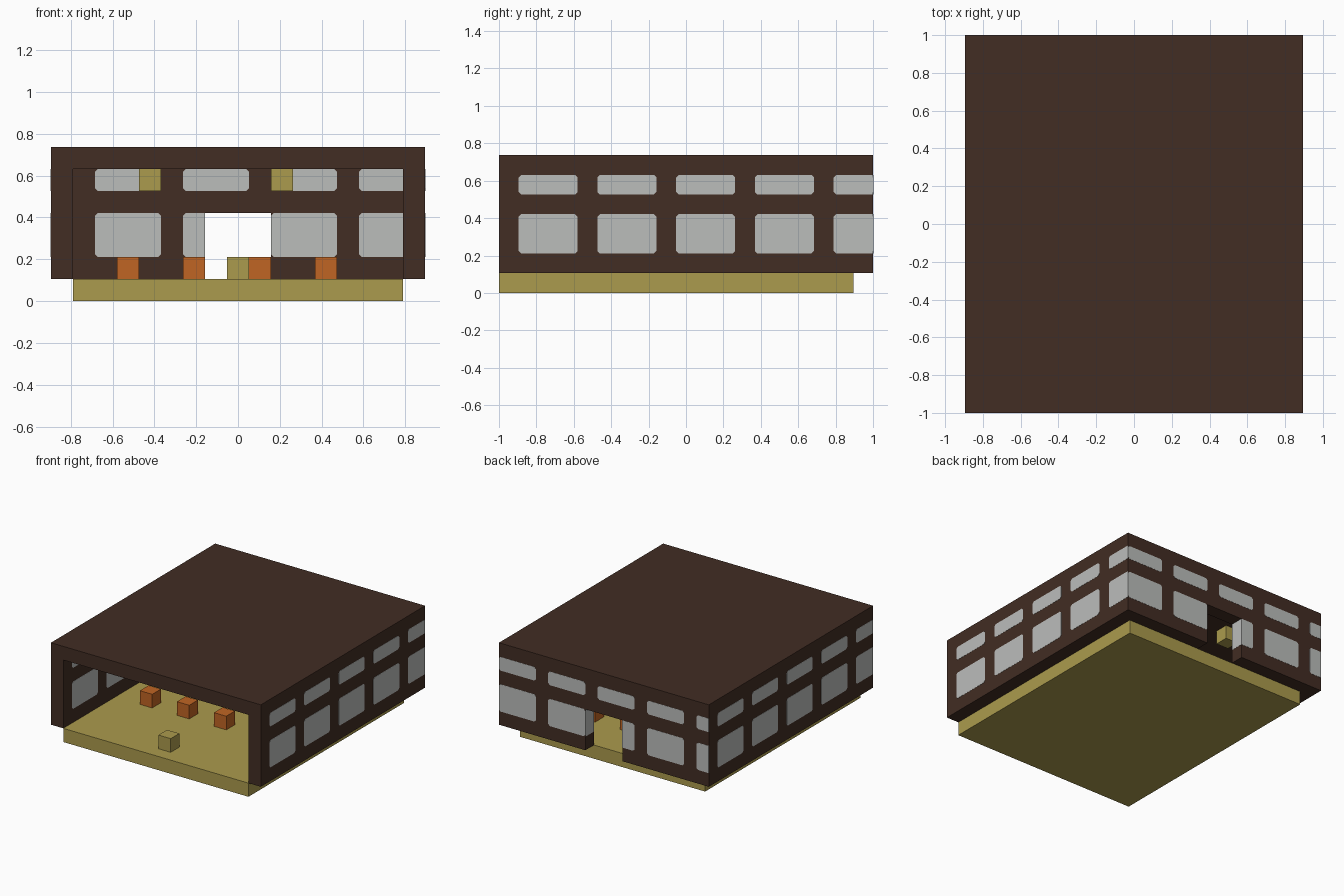
import bpy
import bmesh
from mathutils import Vector

U = 2 / 19          # one block of the building grid
THICK = 0.012       # pane thickness, in blocks
CUT = 0.13          # pane corner cut, in blocks

cube = bpy.data.objects.get("Cube")
if cube:
    bpy.data.objects.remove(cube, do_unlink=True)


def material(name, rgb):
    mat = bpy.data.materials.new(name)
    mat.use_nodes = True
    color = (*rgb, 1)
    mat.diffuse_color = color
    bsdf = mat.node_tree.nodes["Principled BSDF"]
    bsdf.inputs["Base Color"].default_value = color
    bsdf.inputs["Roughness"].default_value = 0.9
    return mat


BROWN = material("dark brown", (0.054, 0.026, 0.017))
GREY = material("pale grey", (0.497, 0.509, 0.497))
GOLD = material("dull gold", (0.407, 0.328, 0.074))
ORANGE = material("orange", (0.527, 0.13, 0.017))


def add_object(name, bm, mat):
    bmesh.ops.recalc_face_normals(bm, faces=bm.faces)
    mesh = bpy.data.meshes.new(name)
    bm.to_mesh(mesh)
    bm.free()
    mesh.materials.append(mat)
    obj = bpy.data.objects.new(name, mesh)
    bpy.context.collection.objects.link(obj)
    return obj


def box(name, low, high, mat):
    low, high = Vector(low) * U, Vector(high) * U
    bm = bmesh.new()
    bmesh.ops.create_cube(bm, size=1)
    bmesh.ops.scale(bm, vec=high - low, verts=bm.verts)
    bmesh.ops.translate(bm, vec=(low + high) / 2, verts=bm.verts)
    return add_object(name, bm, mat)


def pane(bm, place, out, a, b, z0, z1, cut_a, cut_b):
    """Thin plate from a to b along a wall, with cut corners at its free ends."""
    ca, cb = CUT * cut_a, CUT * cut_b
    outline = [(a + ca, z0), (b - cb, z0)]
    if cut_b:
        outline += [(b, z0 + cb), (b, z1 - cb)]
    outline += [(b - cb, z1)]
    outline += [(a + ca, z1)]
    if cut_a:
        outline += [(a, z1 - ca), (a, z0 + ca)]
    face = bm.faces.new([bm.verts.new(place(u, z) * U) for u, z in outline])
    grown = bmesh.ops.extrude_face_region(bm, geom=[face])["geom"]
    moved = [g for g in grown if isinstance(g, bmesh.types.BMVert)]
    bmesh.ops.translate(bm, vec=Vector(out) * THICK * U, verts=moved)


def window_row(bm, place, out, first, start, end, z0, z1):
    """Windows three blocks wide, every four blocks, clipped to the wall."""
    for k in range(6):
        a = first + 4 * k
        b = a + 3
        if b > start and a < end:
            pane(bm, place, out, max(a, start), min(b, end), z0, z1,
                 a >= start, b <= end)


# Floor slab, roof and walls
box("floor_slab", (-7.5, -9.5, 0), (7.5, 8.5, 1), GOLD)
box("roof", (-8.5, -9.5, 6), (8.5, 9.5, 7), BROWN)
for name, s in (("left", 1), ("right", -1)):
    xs = sorted((7.5 * s, 8.5 * s))
    box(name + "_wall", (xs[0], -9.5, 1), (xs[1], 9.5, 6), BROWN)
    xs = sorted((1.5 * s, 7.5 * s))
    box(name + "_back_wall", (xs[0], 8.5, 1), (xs[1], 9.5, 6), BROWN)
box("door_lintel", (-1.5, 8.5, 4), (1.5, 9.5, 6), BROWN)

# Side windows: wall position, outward direction, far end of the wall face
for name, x, d, end in (("left_outer", 8.5, 1, 9.5), ("left_inner", 7.5, -1, 8.5),
                        ("right_outer", -8.5, -1, 9.5), ("right_inner", -7.5, 1, 8.5)):
    bm = bmesh.new()
    first = -8.5 if d > 0 else -10.5
    for z0, z1 in ((2, 4), (5, 6)):
        window_row(bm, lambda u, z: Vector((x, u, z)), (d, 0, 0),
                   first, -9.5, end, z0, z1)
    add_object(name + "_windows", bm, GREY)

# Back windows, interrupted by the doorway in the lower row
for name, y, d, half in (("back_outer", 9.5, 1, 8.5), ("back_inner", 8.5, -1, 7.5)):
    bm = bmesh.new()
    for start, end, z0, z1 in ((-half, half, 5, 6), (-half, -1.5, 2, 4),
                               (1.5, half, 2, 4)):
        window_row(bm, lambda u, z: Vector((u, y, z)), (0, d, 0),
                   -10.5, start, end, z0, z1)
    add_object(name + "_windows", bm, GREY)

# Glazed door jambs
for name, s in (("left", 1), ("right", -1)):
    bm = bmesh.new()
    pane(bm, lambda u, z: Vector((1.5 * s, u, z)), (-s, 0, 0),
         8.5, 9.5, 2, 4, False, False)
    add_object(name + "_door_jamb_glass", bm, GREY)


def block(name, x, y, z, mat):
    box(name, (x, y, z), (x + 1, y + 1, z + 1), mat)


# Rows of seats, front stand and ceiling lamps
for y in (-3.5, 0.5, 4.5):
    for x in (-5.5, -2.5, 0.5, 3.5):
        block("seat", x, y, 1, ORANGE)
block("front_stand", -0.5, -8.5, 1, GOLD)
for y in (-1.5, 4.5):
    for x in (-4.5, 1.5):
        block("ceiling_lamp", x, y, 5, GOLD)
